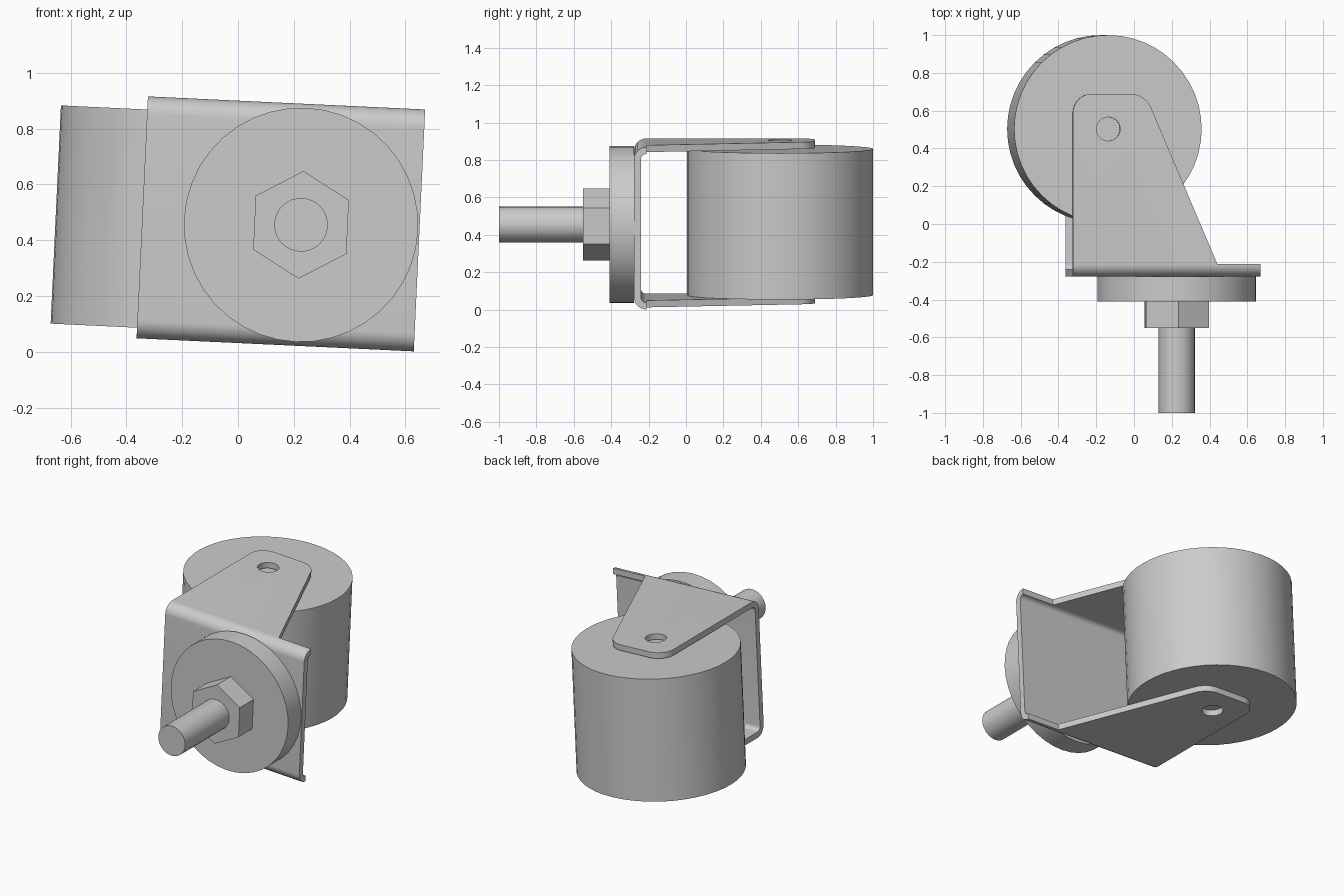
import bpy, bmesh, math
from mathutils import Matrix, Vector

cube = bpy.data.objects.get("Cube")
if cube:
    bpy.data.objects.remove(cube)

# Whole caster leans slightly about the y axis, around the stem
FRAME = Matrix.Translation((0.226, 0, 0.455)) @ Matrix.Rotation(math.radians(2.7), 4, 'Y')

metal = bpy.data.materials.new("plain grey")
metal.use_nodes = True
GREY = (0.6, 0.6, 0.6, 1)
metal.diffuse_color = GREY
metal.node_tree.nodes["Principled BSDF"].inputs["Base Color"].default_value = GREY


def add_object(name, bm):
    bmesh.ops.recalc_face_normals(bm, faces=bm.faces)
    mesh = bpy.data.meshes.new(name)
    bm.to_mesh(mesh)
    bm.free()
    mesh.materials.append(metal)
    obj = bpy.data.objects.new(name, mesh)
    bpy.context.collection.objects.link(obj)
    obj.matrix_world = FRAME
    return obj


def prism(name, points, sweep):
    """Extrude a closed outline along a vector."""
    bm = bmesh.new()
    face = bm.faces.new([bm.verts.new(p) for p in points])
    # Keep the starting outline as the second cap
    new = bmesh.ops.extrude_face_region(bm, geom=[face], use_keep_orig=True)["geom"]
    verts = [v for v in new if isinstance(v, bmesh.types.BMVert)]
    bmesh.ops.translate(bm, verts=verts, vec=sweep)
    return add_object(name, bm)


def ring(radius, sides, start=0.0):
    angles = [start + math.tau * i / sides for i in range(sides)]
    return [(radius * math.cos(a), radius * math.sin(a)) for a in angles]


def fillet(before, corner, after, radius, steps=8):
    """Points of a round that replaces one corner of an outline."""
    c = Vector(corner)
    d1 = (Vector(before) - c).normalized()
    d2 = (Vector(after) - c).normalized()
    half = d1.angle(d2) / 2
    centre = c + (d1 + d2).normalized() * radius / math.sin(half)
    start = c + d1 * radius / math.tan(half) - centre
    end = c + d2 * radius / math.tan(half) - centre
    arc = [start.lerp(end, i / steps).normalized() * radius for i in range(steps + 1)]
    return [tuple(centre + p) for p in arc]


def smooth(obj):
    bpy.ops.object.select_all(action='DESELECT')
    obj.select_set(True)
    bpy.context.view_layer.objects.active = obj
    bpy.ops.object.shade_smooth_by_angle(angle=math.radians(30))


def lathe_y(name, radius, sides, y0, y1, start=0.0):
    return prism(name, [(x, y0, z) for x, z in ring(radius, sides, start)], (0, y1 - y0, 0))


def cut(obj, cutter, operation):
    cutter.hide_render = True
    mod = obj.modifiers.new("cut", 'BOOLEAN')
    mod.operation, mod.object, mod.solver = operation, cutter, 'EXACT'
    bpy.context.view_layer.update()
    shaped = bpy.data.meshes.new_from_object(obj.evaluated_get(bpy.context.evaluated_depsgraph_get()))
    obj.modifiers.clear()
    obj.data = shaped
    bpy.data.objects.remove(cutter)


# Stem, hexagonal nut and round swivel plate
smooth(lathe_y("stem", 0.096, 32, -1.0, -0.55))
lathe_y("hex_nut", 0.193, 6, -0.55, -0.41, math.pi / 2)
smooth(lathe_y("swivel_plate", 0.42, 40, -0.41, -0.278))

# Wheel
AXLE = Vector((-0.383, 0.503, 0))
wheel = prism("wheel", [(AXLE.x + x, AXLE.y + y, -0.396) for x, y in ring(0.497, 48)], (0, 0, 0.783))
smooth(wheel)

# Bracket: bent sheet in a U section, swept across its width
BACK, TIP, H, T = -0.278, 0.69, 0.434, 0.037


def u_line(inset, radius):
    corner = (BACK + inset, H - inset)
    half = fillet((corner[0], 0), corner, (TIP, corner[1]), radius) + [(TIP, corner[1])]
    return [(y, -z) for y, z in reversed(half)] + half


section = u_line(0, 0.065) + u_line(T, 0.028)[::-1]
LEFT, RIGHT = -0.571, 0.425
bracket = prism("fork_bracket", [(LEFT, y, z) for y, z in section], (RIGHT - LEFT, 0, 0))

# Trim the fork arms to their tapered, rounded outline
foot, tip, shoulder = (0.195, -0.212), (-0.187, TIP - 0.001), (LEFT + 0.001, TIP - 0.001)
base = (shoulder[0], -0.4)
outline = [base, (RIGHT + 0.01, -0.4), (RIGHT + 0.01, foot[1]), foot]
outline += fillet(foot, tip, shoulder, 0.12) + fillet(tip, shoulder, base, 0.1)
cut(bracket, prism("arm_trim", [(x, y, -0.6) for x, y in outline], (0, 0, 1.2)), 'INTERSECT')

# Axle holes
hole = [(AXLE.x + x, AXLE.y + y, -0.6) for x, y in ring(0.063, 24)]
cut(bracket, prism("axle_hole", hole, (0, 0, 1.2)), 'DIFFERENCE')
smooth(bracket)
